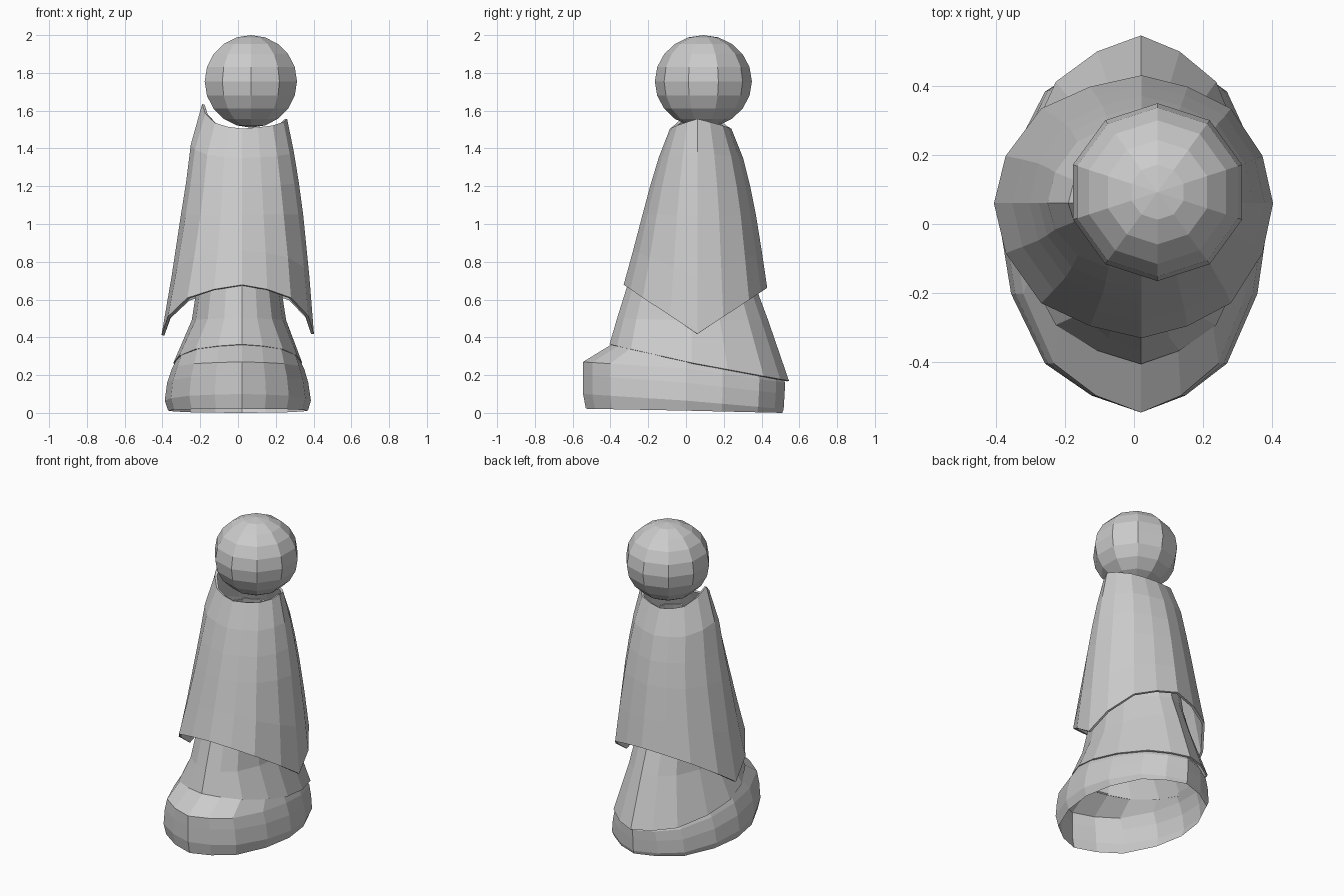
import bpy, bmesh

cube = bpy.data.objects.get("Cube")
if cube:
    bpy.data.objects.remove(cube)

grey = bpy.data.materials.new("plain_grey")
grey.use_nodes = True
colour = (0.6, 0.6, 0.6, 1)
grey.diffuse_color = colour
grey.node_tree.nodes["Principled BSDF"].inputs["Base Color"].default_value = colour

# Pointed oval cross-section: one quadrant, mirrored into a full loop
QUAD = [(1, 0), (.92, .37), (.68, .74), (.35, .91), (0, 1)]
SECTION = (QUAD[:-1] + [(-x, y) for x, y in QUAD[:0:-1]]
           + [(-x, -y) for x, y in QUAD[:-1]] + [(x, -y) for x, y in QUAD[:0:-1]])


def add_object(name, bm):
    mesh = bpy.data.meshes.new(name)
    bm.to_mesh(mesh)
    bm.free()
    mesh.materials.append(grey)
    obj = bpy.data.objects.new(name, mesh)
    bpy.context.collection.objects.link(obj)
    return obj


def shell(name, rings, cx, cy, thickness=0):
    """Loft rings of (left x, right x, front y, back y, z at left, right, front, back)."""
    bm = bmesh.new()
    loops = []
    for xl, xr, yf, yb, zl, zr, zf, zb in rings:
        loop = []
        for u, v in SECTION:
            x = cx + u * (xr - cx if u > 0 else cx - xl)
            y = cy + v * (yb - cy if v > 0 else cy - yf)
            z_side = (zl + zr) / 2 + u * (zr - zl) / 2
            z_end = zb if v > 0 else zf
            loop.append(bm.verts.new((x, y, z_side + (z_end - z_side) * abs(v))))
        loops.append(loop)
    n = len(SECTION)
    for a, b in zip(loops, loops[1:]):
        for i in range(n):
            j = (i + 1) % n
            bm.faces.new((a[i], a[j], b[j], b[i]))
    obj = add_object(name, bm)
    if thickness:
        mod = obj.modifiers.new("thickness", "SOLIDIFY")
        mod.thickness = thickness
        mod.offset = -1
    return obj


# Hollow base, open underneath
shell("base", [
    (-.37, .37, -.53, .51, .012, .012, .022, 0),
    (-.388, .386, -.545, .517, .065, .065, .1, .02),
    (-.375, .372, -.545, .522, .16, .16, .2, .1),
    (-.35, .35, -.545, .525, .235, .235, .27, .16),
    (-.325, .325, -.39, .5, .285, .285, .365, .2),
], .02, 0)

# Inner skirt with a slanted hem
shell("skirt", [
    (-.342, .34, -.405, .545, .265, .265, .363, .17),
    (-.245, .255, -.365, .435, .49, .49, .5, .49),
    (-.22, .23, -.315, .375, .65, .65, .66, .65),
    (-.19, .215, -.2, .31, 1, 1, 1, 1),
    (-.13, .18, -.08, .22, 1.4, 1.4, 1.4, 1.4),
], .02, .03, .01)

# Outer cloak with hem points at both sides
shell("cloak", [
    (-.405, .402, -.33, .43, .412, .418, .678, .662),
    (-.352, .378, -.28, .402, .72, .72, .86, .85),
    (-.302, .345, -.23, .37, 1.05, 1.05, 1.05, 1.05),
    (-.275, .322, -.19, .34, 1.22, 1.22, 1.2, 1.2),
    (-.25, .296, -.145, .302, 1.42, 1.38, 1.35, 1.35),
    (-.19, .26, -.085, .24, 1.635, 1.557, 1.505, 1.505),
], .022, .06, .015)

# Round faceted head
bm = bmesh.new()
bmesh.ops.create_uvsphere(bm, u_segments=10, v_segments=10, radius=1)
head = add_object("head", bm)
head.scale = (.257, .257, .245)
head.location = (.068, .092, 1.755)
